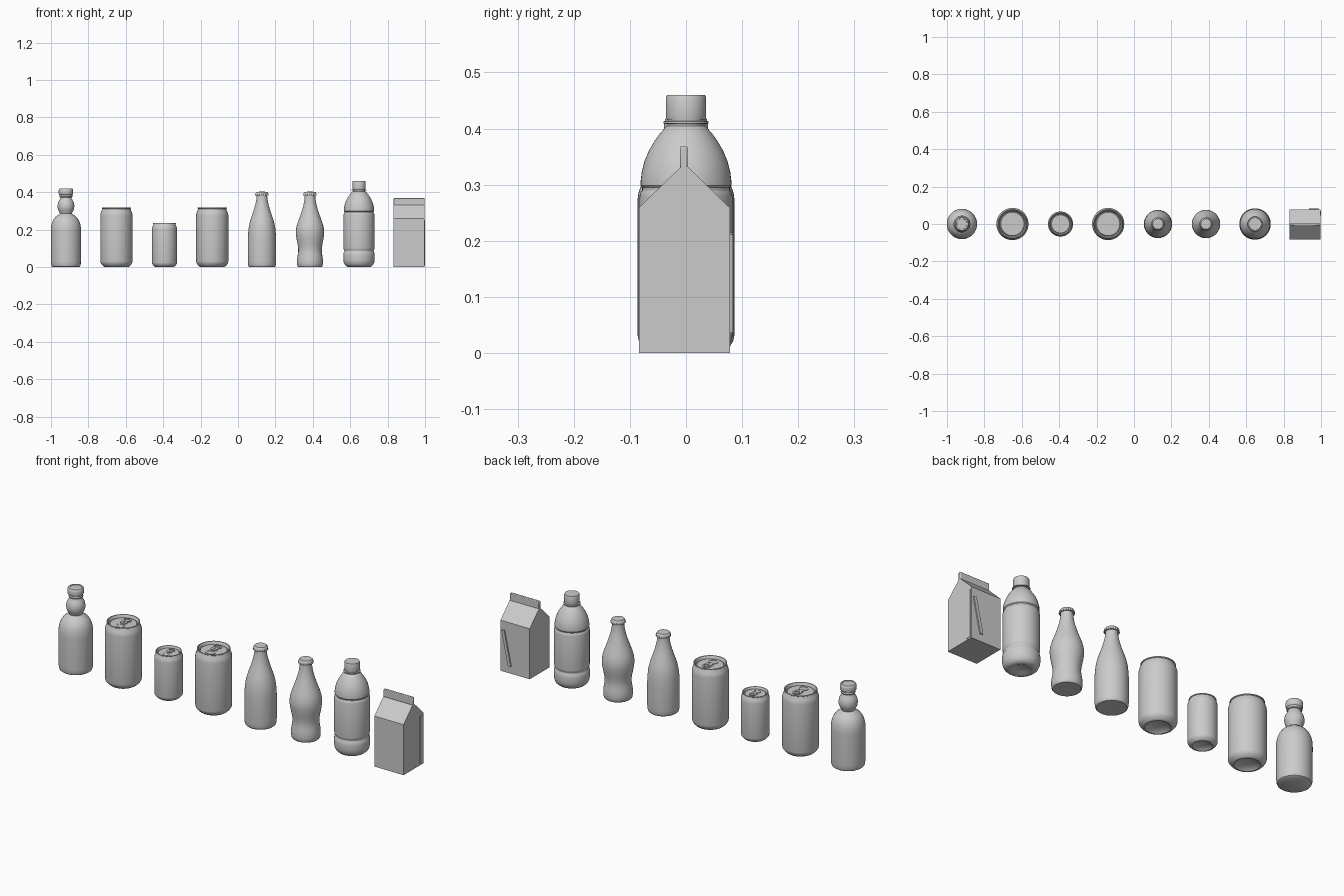
import bpy, bmesh, math
from mathutils import Matrix, Vector

if "Cube" in bpy.data.objects:
    bpy.data.objects.remove(bpy.data.objects["Cube"])

GREY = bpy.data.materials.new("plain grey")
GREY.diffuse_color = (0.6, 0.6, 0.6, 1)
GREY.use_nodes = True
GREY.node_tree.nodes["Principled BSDF"].inputs["Base Color"].default_value = GREY.diffuse_color


def finish(bm, name, angle=35):
    bmesh.ops.remove_doubles(bm, verts=bm.verts, dist=1e-5)
    bmesh.ops.recalc_face_normals(bm, faces=bm.faces)
    me = bpy.data.meshes.new(name)
    bm.to_mesh(me)
    bm.free()
    me.materials.append(GREY)
    ob = bpy.data.objects.new(name, me)
    bpy.context.collection.objects.link(ob)
    bpy.ops.object.select_all(action='DESELECT')
    ob.select_set(True)
    bpy.context.view_layer.objects.active = ob
    bpy.ops.object.shade_smooth_by_angle(angle=math.radians(angle))
    return ob


def lathe(name, x, profile, segs=48, flute=0.0, flute_below=0.0):
    """Revolve (radius, z) points around the vertical line at x."""
    bm = bmesh.new()
    vs = [bm.verts.new((r, 0, z)) for r, z in profile]
    es = [bm.edges.new(p) for p in zip(vs, vs[1:])]
    bmesh.ops.spin(bm, geom=vs + es, cent=(0, 0, 0), axis=(0, 0, 1),
                   angle=2 * math.pi, steps=segs)
    # crimp the skirt of crown caps
    for v in bm.verts:
        if flute and v.co.z < flute_below:
            i = round(math.atan2(v.co.y, v.co.x) / (2 * math.pi) * segs)
            k = 1 + (flute if i % 2 else -flute)
            v.co.x *= k
            v.co.y *= k
    bmesh.ops.translate(bm, verts=bm.verts, vec=(x, 0, 0))
    return finish(bm, name)


def oval_ring(name, x, y, z, h, outer, inner, segs=28):
    """Flat oval ring of height h."""
    bm = bmesh.new()
    loops = [[bm.verts.new((x + s[0] * math.cos(2 * math.pi * i / segs),
                            y + s[1] * math.sin(2 * math.pi * i / segs), zz))
              for i in range(segs)]
             for s, zz in ((outer, z), (outer, z + h), (inner, z + h), (inner, z))]
    for a, b in zip(loops, loops[1:] + loops[:1]):
        for i in range(segs):
            j = (i + 1) % segs
            bm.faces.new((a[i], a[j], b[j], b[i]))
    return finish(bm, name)


def box(name, center, size, rot=None):
    bm = bmesh.new()
    m = Matrix.Translation(center) @ (rot or Matrix()) @ Matrix.Diagonal((*size, 1))
    bmesh.ops.create_cube(bm, size=1, matrix=m)
    return finish(bm, name)


def can(label, x, r, h):
    """Drink can: concave base, shouldered body, rolled rim, sunken lid."""
    k = r / 0.086
    p = [(0, .016), (.03, .013), (.05, .006), (.058, 0), (.064, 0), (.07, .004),
         (.078, .012), (.084, .021), (.086, .03)]
    top = [(.086, -.042), (.085, -.034), (.082, -.024), (.077, -.013), (.075, -.007),
           (.078, -.005), (.078, -.001), (.076, 0), (.073, -.001), (.071, -.004),
           (.068, -.016), (.065, -.017), (.062, -.012), (0, -.012)]
    prof = [(a * k, b * k) for a, b in p] + [(a * k, h + b * k) for a, b in top]
    lathe(label + " can", x, prof)
    lid = h - .012 * k
    # pull tab, rivet and mouth outline
    oval_ring(label + " can pull tab", x, .03 * k, lid + .002 * k, .004 * k,
              (.021 * k, .021 * k), (.013 * k, .012 * k))
    oval_ring(label + " can tab nose", x, .004 * k, lid, .006 * k,
              (.017 * k, .014 * k), (.005 * k, .005 * k))
    lathe(label + " can rivet", x, [(.005 * k, lid), (.005 * k, lid + .005 * k),
                                    (0, lid + .006 * k)], 16)
    oval_ring(label + " can mouth outline", x + .004 * k, -.031 * k, lid - .001, .003 * k,
              (.024 * k, .02 * k), (.02 * k, .016 * k))


# bulb-necked bottle
lathe("bulb neck bottle", -.92, [
    (0, 0), (.07, 0), (.076, .004), (.079, .012), (.08, .03), (.081, .19), (.08, .21),
    (.076, .232), (.068, .252), (.056, .268), (.043, .278), (.032, .286), (.034, .292),
    (.040, .302), (.044, .315), (.045, .328), (.042, .345), (.036, .357), (.030, .366),
    (.029, .374), (.029, .385)])
lathe("bulb neck bottle cap", -.92, [
    (0, .373), (.033, .373), (.035, .376), (.034, .382), (.034, .386), (.038, .39),
    (.039, .395), (.039, .41), (.037, .417), (.034, .42), (.028, .42), (.027, .418), (0, .418)])

# three cans
can("left", -.65, .086, .318)
can("small", -.393, .067, .235)
can("right", -.138, .086, .318)

# straight glass bottle and waisted glass bottle with crown caps
lathe("straight bottle", .128, [
    (0, .003), (.06, 0), (.068, 0), (.072, .004), (.074, .012), (.0755, .03), (.0755, .15),
    (.074, .18), (.071, .21), (.066, .235), (.059, .26), (.050, .285), (.042, .31),
    (.035, .335), (.030, .36), (.028, .38), (.028, .395)])
lathe("waisted bottle", .385, [
    (0, .003), (.056, 0), (.063, 0), (.067, .005), (.069, .02), (.069, .04), (.066, .06),
    (.063, .08), (.063, .10), (.066, .12), (.071, .145), (.075, .17), (.076, .19),
    (.073, .213), (.067, .235), (.058, .26), (.049, .285), (.041, .31), (.034, .335),
    (.030, .36), (.028, .38), (.028, .395)])
for label, x in (("straight", .128), ("waisted", .385)):
    lathe(label + " bottle crown cap", x, [
        (.028, .383), (.035, .383), (.034, .39), (.032, .398), (.028, .402), (0, .403)],
        42, .04, .392)

# plastic bottle with grooves and screw cap
lathe("plastic bottle", .647, [
    (0, .012), (.03, .008), (.045, .001), (.055, 0), (.066, .003), (.076, .012),
    (.082, .026), (.084, .04), (.084, .065), (.082, .077), (.078, .083), (.078, .088),
    (.082, .094), (.083, .102), (.083, .278), (.081, .286), (.078, .290), (.078, .295),
    (.081, .299), (.081, .305), (.079, .322), (.074, .342), (.066, .361), (.056, .378),
    (.046, .392), (.036, .403), (.033, .405), (.033, .408), (.040, .409), (.040, .413),
    (.033, .414), (.033, .43)])
lathe("screw cap", .647, [
    (.033, .416), (.035, .416), (.036, .42), (.036, .455), (.034, .46), (0, .46)])

# gable-top carton: profile extruded along x
X0, X1, YC = .832, .998, -.003
bm = bmesh.new()
f = bm.faces.new([bm.verts.new((X0, YC + y, z)) for y, z in (
    (-.081, 0), (.081, 0), (.081, .259), (0, .338), (-.081, .259))])
ext = bmesh.ops.extrude_face_region(bm, geom=[f])['geom']
bmesh.ops.translate(bm, vec=(X1 - X0, 0, 0),
                    verts=[g for g in ext if isinstance(g, bmesh.types.BMVert)])
finish(bm, "carton", 20)
fin = box("carton top fin", ((X0 + X1) / 2, -.004, .349), (X1 - X0, .014, .039))
bev = fin.modifiers.new("soft edge", 'BEVEL')
bev.width, bev.segments = .003, 2
box("carton side strip", (X1 + .0005, .0575, .129), (.003, .025, .243))

# slanted straw pack on the back of the carton
a, b = Vector((.981, .0795, .213)), Vector((.943, .0795, .037))
tilt = Matrix.Rotation(math.atan2(a.x - b.x, a.z - b.z), 4, 'Y')
box("carton straw", (a + b) / 2, (.016, .009, (a - b).length), tilt)
